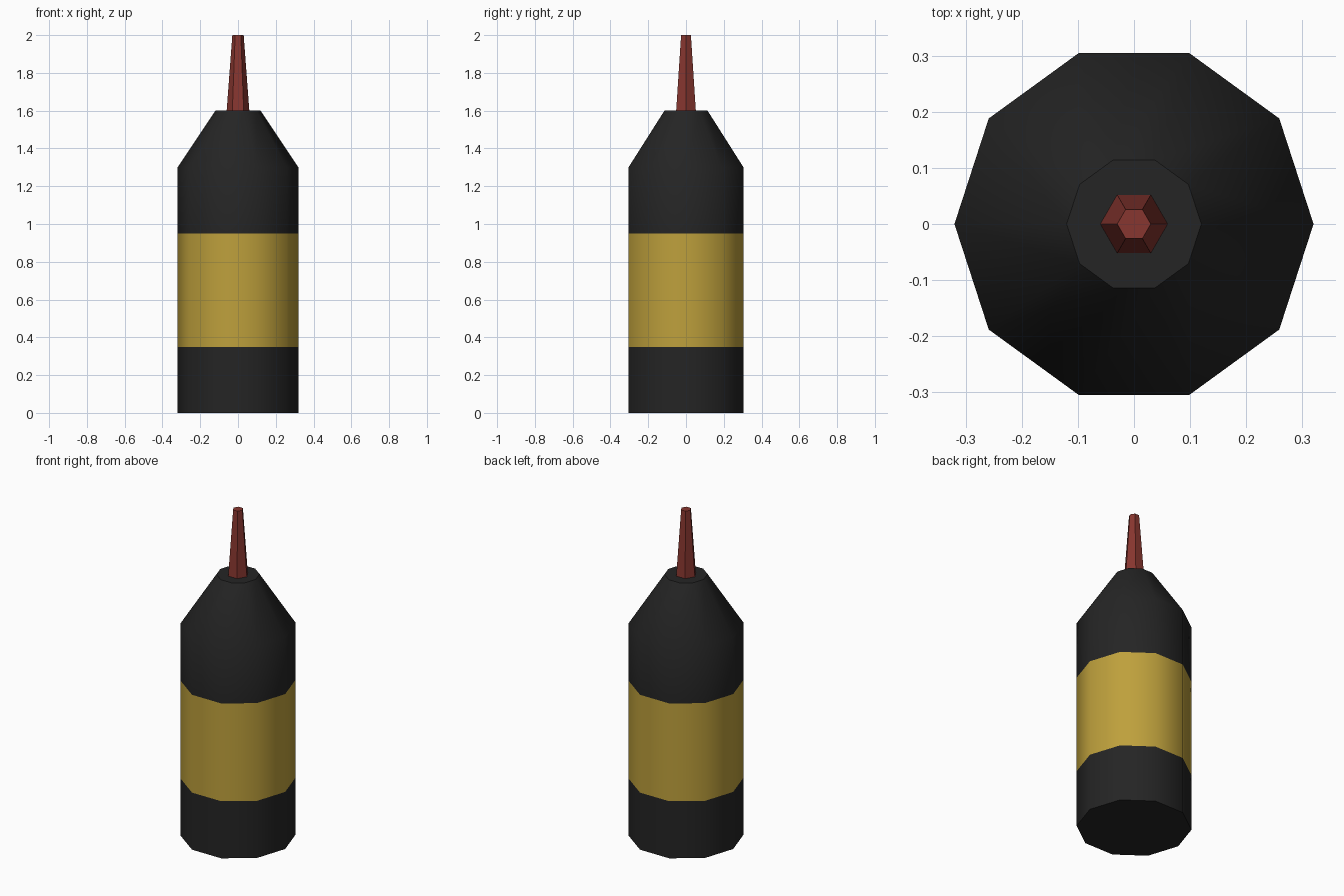
import bpy, bmesh, math

if "Cube" in bpy.data.objects:
    bpy.data.objects.remove(bpy.data.objects["Cube"])


def material(name, rgb):
    m = bpy.data.materials.new(name)
    m.diffuse_color = (*rgb, 1.0)
    m.use_nodes = True
    m.node_tree.nodes["Principled BSDF"].inputs["Base Color"].default_value = m.diffuse_color
    return m


def lathe(name, profile, sides, mats, pick=lambda z: 0):
    """Closed solid of stacked rings; pick chooses the material from face height."""
    bm = bmesh.new()
    rings = []
    for r, z in profile:
        rings.append([bm.verts.new((r * math.cos(2 * math.pi * i / sides),
                                    r * math.sin(2 * math.pi * i / sides), z))
                      for i in range(sides)])
    for a, b in zip(rings, rings[1:]):
        for i in range(sides):
            j = (i + 1) % sides
            bm.faces.new((a[i], a[j], b[j], b[i]))
    bm.faces.new(rings[0][::-1])
    bm.faces.new(rings[-1])
    for f in bm.faces:
        f.material_index = pick(f.calc_center_median().z)
    mesh = bpy.data.meshes.new(name)
    bm.to_mesh(mesh)
    bm.free()
    for m in mats:
        mesh.materials.append(m)
    obj = bpy.data.objects.new(name, mesh)
    bpy.context.collection.objects.link(obj)
    # smooth round the sides, sharp at the caps
    bpy.ops.object.select_all(action='DESELECT')
    obj.select_set(True)
    bpy.context.view_layer.objects.active = obj
    bpy.ops.object.shade_smooth_by_angle(angle=math.radians(40))
    return obj


black = material("black_plastic", (0.018, 0.018, 0.018))
gold = material("gold_label", (0.515, 0.352, 0.045))
red = material("red_nozzle", (0.245, 0.037, 0.029))

# Ten-sided bottle with a label band and tapered shoulder
lathe("bottle",
      [(0.32, 0), (0.32, 0.35), (0.32, 0.95), (0.32, 1.3), (0.12, 1.6)],
      10, [black, gold], lambda z: 1 if 0.35 < z < 0.95 else 0)

# Six-sided tapered spout
lathe("nozzle", [(0.06, 1.6), (0.03, 2.0)], 6, [red])
